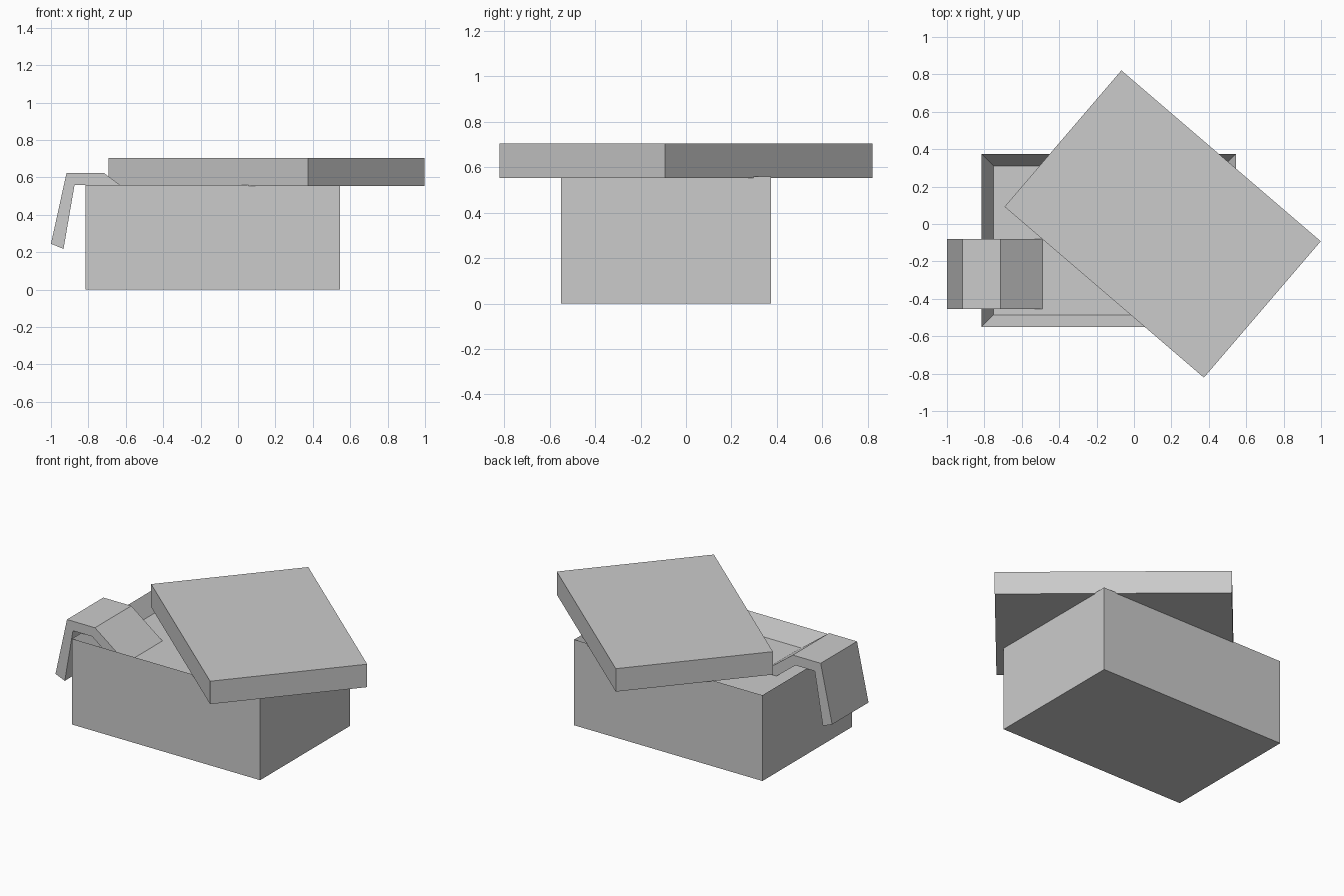
import bpy, bmesh
from math import radians
from mathutils import Matrix

if "Cube" in bpy.data.objects:
    bpy.data.objects.remove(bpy.data.objects["Cube"])


def finish(name, bm):
    bmesh.ops.recalc_face_normals(bm, faces=bm.faces)
    mesh = bpy.data.meshes.new(name)
    bm.to_mesh(mesh)
    bm.free()
    obj = bpy.data.objects.new(name, mesh)
    bpy.context.collection.objects.link(obj)
    return obj


def block(size, centre, turn=0):
    bm = bmesh.new()
    matrix = (Matrix.Translation(centre) @ Matrix.Rotation(radians(turn), 4, 'Z')
              @ Matrix.Diagonal((*size, 1)))
    bmesh.ops.create_cube(bm, size=1, matrix=matrix)
    return bm


# Box body: inset the top face and sink it to leave a rim around the filled inside
bm = block((1.36, 0.925, 0.56), (-0.135, -0.0875, 0.28))
top = max(bm.faces, key=lambda f: f.calc_center_median().z)
bmesh.ops.inset_region(bm, faces=[top], thickness=0.09)
bmesh.ops.translate(bm, verts=top.verts, vec=(0, 0, -0.107))
finish("box_body", bm)

# Lid: flat slab lying skewed across the box
finish("lid", block((1.404, 0.96, 0.15), (0.153, 0, 0.629), -40.6))

# Flap: bent strip hanging over the left rim, its inner end tucked into the filling
profile = [(-1.0, 0.245), (-0.917, 0.622), (-0.715, 0.622), (-0.49, 0.453),
           (-0.53, 0.40), (-0.735, 0.56), (-0.874, 0.56), (-0.933, 0.217)]
bm = bmesh.new()
side = bm.faces.new([bm.verts.new((x, -0.455, z)) for x, z in profile])
ext = bmesh.ops.extrude_face_region(bm, geom=[side], use_keep_orig=True)
moved = [v for v in ext["geom"] if isinstance(v, bmesh.types.BMVert)]
bmesh.ops.translate(bm, verts=moved, vec=(0, 0.375, 0))
finish("hanging_flap", bm)
